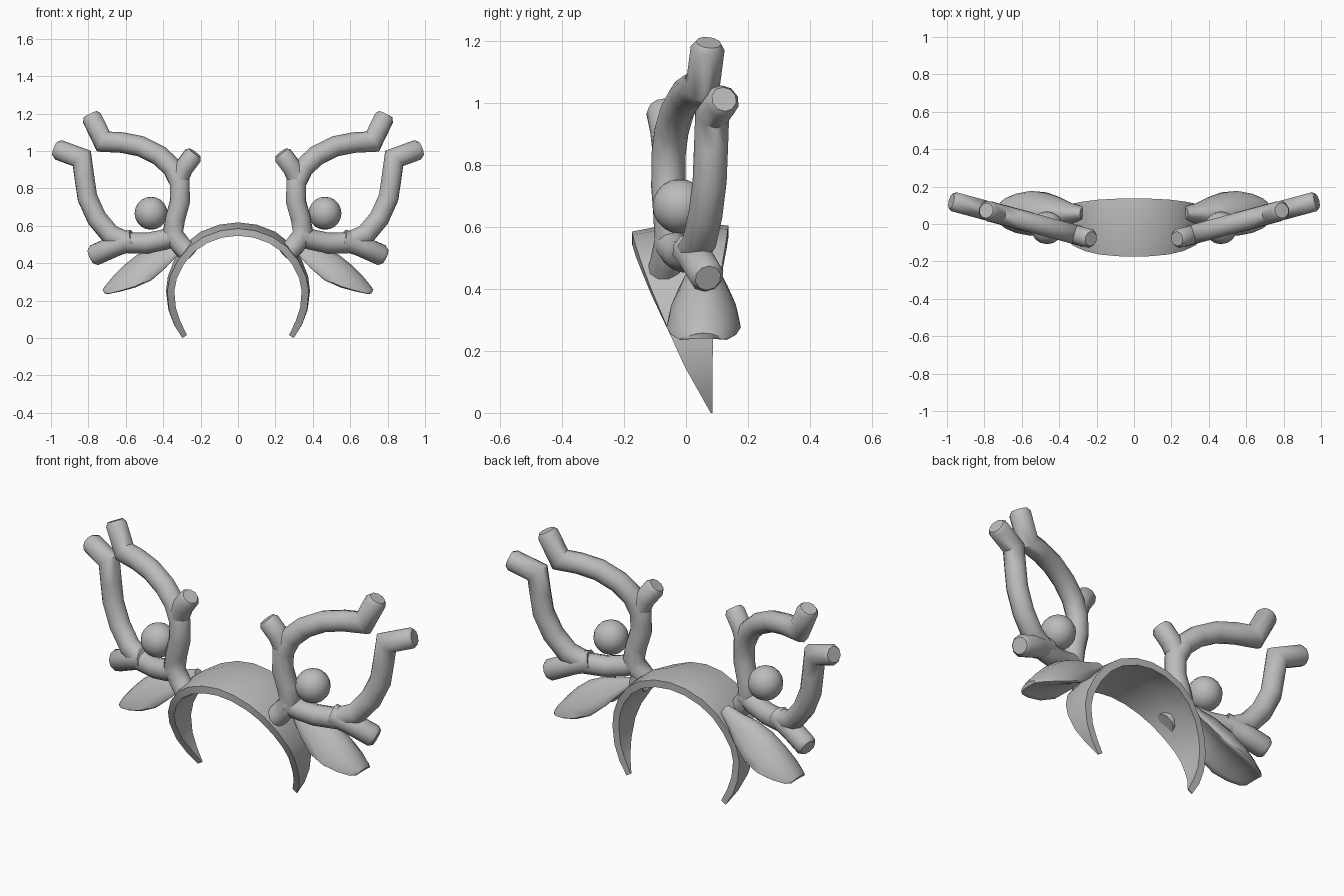
import bpy, bmesh, math
from mathutils import Vector

if "Cube" in bpy.data.objects:
    bpy.data.objects.remove(bpy.data.objects["Cube"], do_unlink=True)

grey = bpy.data.materials.new("plain_grey")
grey.use_nodes = True
grey.diffuse_color = (0.5, 0.5, 0.5, 1)
grey.node_tree.nodes["Principled BSDF"].inputs["Base Color"].default_value = (0.5, 0.5, 0.5, 1)


def finish(obj, angle=40, mirror=True):
    obj.data.materials.append(grey)
    bpy.ops.object.select_all(action='DESELECT')
    obj.select_set(True)
    bpy.context.view_layer.objects.active = obj
    bpy.ops.object.shade_smooth_by_angle(angle=math.radians(angle))
    if mirror:
        mod = obj.modifiers.new("mirror", 'MIRROR')
        mod.use_mirror_merge = False


def loft(name, rings, angle=40, mirror=True):
    """Skin a list of closed rings and cap both ends."""
    bm = bmesh.new()
    loops = [[bm.verts.new(p) for p in ring] for ring in rings]
    n = len(loops[0])
    for a, b in zip(loops, loops[1:]):
        for i in range(n):
            j = (i + 1) % n
            bm.faces.new((a[i], a[j], b[j], b[i]))
    bm.faces.new(loops[0])
    bm.faces.new(loops[-1])
    bmesh.ops.recalc_face_normals(bm, faces=bm.faces)
    mesh = bpy.data.meshes.new(name)
    bm.to_mesh(mesh)
    bm.free()
    obj = bpy.data.objects.new(name, mesh)
    bpy.context.collection.objects.link(obj)
    finish(obj, angle, mirror)


# Antler branches lie in one upright plane that sweeps back outwards
SWEEP = Vector((1, 0.27, 0)).normalized()
NORMAL = Vector((-SWEEP.y, SWEEP.x, 0))


def branch(name, path, radius=0.055, sides=10):
    pts = [Vector((x, -0.06 + 0.27 * (x - 0.3), z)) for x, z in path]
    # small chamfer at the free end
    end = (pts[-1] - pts[-2]).normalized()
    pts.insert(-1, pts[-1] - end * 0.02)
    rings = []
    for k, p in enumerate(pts):
        d_in = (p - pts[max(k - 1, 0)]).normalized()
        d_out = (pts[min(k + 1, len(pts) - 1)] - p).normalized()
        tangent = (d_in + d_out).normalized()
        across = tangent.cross(NORMAL)
        # widen the ring at bends so the tube keeps its thickness
        ref = d_out if d_out.length > 0 else d_in
        mitre = 1 / max(tangent.dot(ref), 0.8)
        r = radius * (0.75 if k == len(pts) - 1 else 1)
        rings.append([p + across * (r * mitre * math.cos(a)) + NORMAL * (r * math.sin(a))
                      for a in (math.tau * i / sides for i in range(sides))])
    loft(name, rings, 50)


branch("antler_inner_beam", [(0.255, 0.445), (0.3, 0.49), (0.35, 0.555), (0.335, 0.64), (0.31, 0.73),
                             (0.312, 0.83), (0.35, 0.91), (0.42, 0.975), (0.52, 1.025), (0.62, 1.045),
                             (0.72, 1.05), (0.79, 1.195)])
branch("antler_inner_tine", [(0.32, 0.84), (0.29, 0.91), (0.23, 0.99)], 0.053)
branch("antler_outer_beam", [(0.33, 0.55), (0.39, 0.527), (0.48, 0.508), (0.58, 0.508), (0.68, 0.55),
                             (0.755, 0.64), (0.805, 0.75), (0.82, 0.85), (0.835, 0.96), (0.977, 1.012)])
branch("antler_outer_tine", [(0.56, 0.525), (0.65, 0.495), (0.785, 0.435)], 0.057)

# Ears: leaves cupped downwards (x, z, half width, half thickness)
ear_sections = [(0.28, 0.51, 0.035, 0.02), (0.35, 0.467, 0.055, 0.04), (0.42, 0.427, 0.085, 0.066),
                (0.5, 0.375, 0.112, 0.08), (0.58, 0.327, 0.12, 0.068), (0.65, 0.286, 0.105, 0.045),
                (0.70, 0.256, 0.08, 0.024), (0.718, 0.247, 0.06, 0.012)]
ear_up = Vector((0.48, 0, 0.88))
ear_rings = []
for x, z, w, t in ear_sections:
    ring = []
    for i in range(16):
        c, s = math.cos(math.tau * i / 16), math.sin(math.tau * i / 16)
        lift = t * (s if s > 0 else 0.6 * s) - 0.85 * t * c * c
        ring.append(Vector((x, 0.057 + w * c, z)) + ear_up * lift)
    ear_rings.append(ring)
loft("ear", ear_rings, 60)

# Round baubles inside the antlers
bpy.ops.mesh.primitive_uv_sphere_add(segments=16, ring_count=10, radius=0.088, location=(0, 0, 0))
ball = bpy.context.object
ball.name = "bauble"
for v in ball.data.vertices:
    v.co += Vector((0.465, -0.02, 0.667))
finish(ball, 60)

# Headband arch: outer x, z, front edge y, back edge y
arch = [(0, 0.618, -0.175, 0.137), (0.1, 0.606, -0.172, 0.135), (0.2, 0.568, -0.163, 0.13),
        (0.28, 0.505, -0.145, 0.12), (0.34, 0.42, -0.117, 0.108), (0.375, 0.33, -0.082, 0.093),
        (0.385, 0.25, -0.05, 0.087), (0.372, 0.15, -0.005, 0.086), (0.342, 0.07, 0.04, 0.086),
        (0.298, 0, 0.08, 0.086)]
full = [(-x, z, f, b) for x, z, f, b in reversed(arch[1:])] + arch
band_rings = []
for k, (x, z, front, back) in enumerate(full):
    a, b = full[max(k - 1, 0)], full[min(k + 1, len(full) - 1)]
    inward = Vector((b[1] - a[1], 0, a[0] - b[0])).normalized()
    curl = min(1, (back - front) / 0.3) ** 2
    thick = 0.038 if 0 < k < len(full) - 1 else 0.03
    mid = front + 0.56 * (back - front)
    profile = [(front, 0.033 * curl), (mid, 0), (back, 0.014 * curl)]
    ring = [Vector((x, y, z)) + inward * d for y, d in profile]
    ring += [Vector((x, y, z)) + inward * (d + thick) for y, d in reversed(profile)]
    band_rings.append(ring)
loft("headband", band_rings, 40, False)
